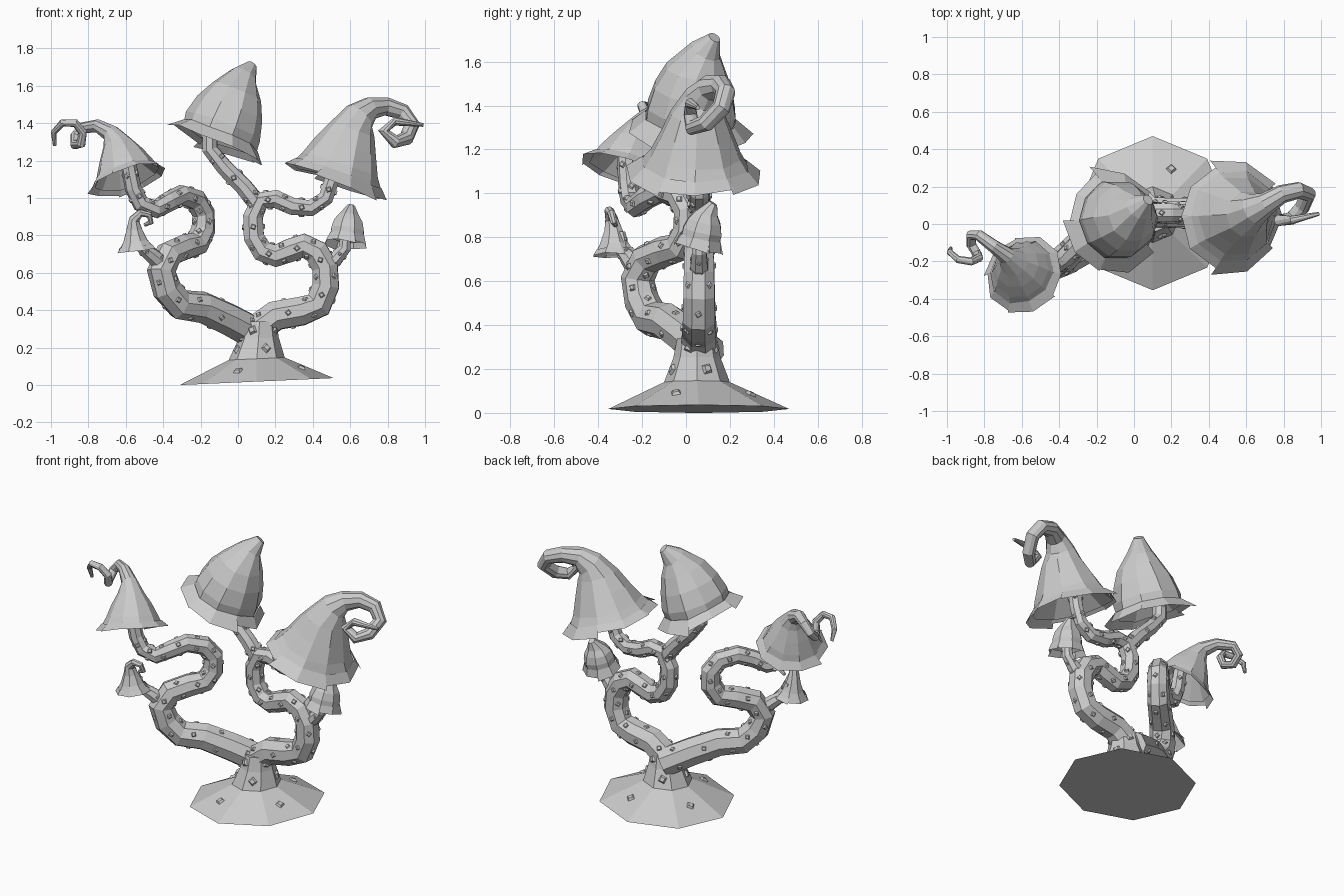
import bpy, bmesh, math, random
from mathutils import Vector

random.seed(4)
cube = bpy.data.objects.get("Cube")
if cube:
    bpy.data.objects.remove(cube, do_unlink=True)

grey = bpy.data.materials.new("stone grey")
grey.use_nodes = True
COLOUR = (0.6, 0.6, 0.6, 1)
grey.diffuse_color = COLOUR
grey.node_tree.nodes["Principled BSDF"].inputs["Base Color"].default_value = COLOUR


def finish(name, bm):
    mesh = bpy.data.meshes.new(name)
    bm.to_mesh(mesh)
    bm.free()
    mesh.materials.append(grey)
    obj = bpy.data.objects.new(name, mesh)
    bpy.context.collection.objects.link(obj)


def ring_points(centre, radius, normal, ref, sides, jitter=0):
    """Corners of a polygon facing along normal; ref keeps rings from twisting."""
    n = normal.normalized()
    u = (ref - n * ref.dot(n)).normalized()
    v = n.cross(u)
    pts = []
    for k in range(sides):
        a = math.tau * (k + 0.5) / sides
        r = radius * (1 + random.uniform(-jitter, jitter))
        lift = n * radius * random.uniform(-jitter, jitter)
        pts.append(centre + (u * math.cos(a) + v * math.sin(a)) * r + lift)
    return pts, u


def loft(bm, rings, sides, ref):
    """Skin rings of (centre, radius, normal, jitter) and cap both ends."""
    rows = []
    for centre, radius, normal, jitter in rings:
        pts, ref = ring_points(centre, radius, normal, ref, sides, jitter)
        rows.append([bm.verts.new(p) for p in pts])
    for a, b in zip(rows, rows[1:]):
        for k in range(sides):
            j = (k + 1) % sides
            bm.faces.new((a[k], a[j], b[j], b[k]))
    bm.faces.new(rows[0][::-1])
    bm.faces.new(rows[-1])
    bmesh.ops.recalc_face_normals(bm, faces=bm.faces)
    return rows


def along(points, radii):
    """Rings square to a path."""
    out = []
    for i, p in enumerate(points):
        d = points[min(i + 1, len(points) - 1)] - points[max(i - 1, 0)]
        out.append((p, radii[i], d, 0))
    return out


def stud(bm, centre, normal, size):
    """Small raised square wart."""
    spin = Vector((random.uniform(-1, 1), random.uniform(-1, 1), 0.3))
    low, u = ring_points(centre - normal * 0.004, size, normal, spin, 4)
    high, u = ring_points(centre + normal * size * 0.4, size * 0.55, normal, u, 4)
    a = [bm.verts.new(p) for p in low]
    b = [bm.verts.new(p) for p in high]
    for k in range(4):
        j = (k + 1) % 4
        bm.faces.new((a[k], a[j], b[j], b[k]))
    bm.faces.new(b)


def scatter_studs(bm, rows, size, step):
    sides = len(rows[0])
    spots = []
    for i in range(len(rows) - 1):
        for k in range(i % step, sides, step):
            j = (k + 1) % sides
            q = [rows[i][k].co, rows[i][j].co, rows[i + 1][j].co, rows[i + 1][k].co]
            n = (q[2] - q[0]).cross(q[3] - q[1]).normalized()
            spots.append((sum(q, Vector()) / 4, n))
    for mid, n in spots:
        stud(bm, mid, n, size)


def branch(name, points, start, end, size=0.021):
    pts = [Vector(p) for p in points]
    last = len(pts) - 1
    radii = [start + (end - start) * i / last for i in range(last + 1)]
    bm = bmesh.new()
    rows = loft(bm, along(pts, radii), 8, Vector((0.1, 1, 0)))
    scatter_studs(bm, rows, size, 2)
    finish(name, bm)


def cap(name, base, axis, profile, curl, curl_radii, sides=10, petal=0.2, droop=0.1):
    """Ragged bell with a hollow underside, petals round the rim and a curled tip."""
    base, axis = Vector(base), Vector(axis).normalized()
    rim = profile[0][1]
    rings = [(base + axis * rim * 0.75, rim * 0.3, axis, 0)]
    for i, (h, r) in enumerate(profile):
        rings.append((base + axis * h, r, axis, 0.06 if i == 0 else 0.02))
    tip = [Vector(p) for p in curl]
    rings += along([rings[-1][0]] + tip, [0] + list(curl_radii))[1:]
    bm = bmesh.new()
    rows = loft(bm, rings, sides, Vector((0, 1, 0)))
    # Overlapping petals of two panels each, flaring past the rim
    low, high = rows[1], rows[2]
    for k in range(0, sides, 2):
        ids = [k, (k + 1) % sides, (k + 2) % sides]
        grow = random.uniform(0.5, 1.3)
        top, bottom = [], []
        for n, i in enumerate(ids):
            out = (low[i].co - base).normalized()
            side = (low[ids[2]].co - low[ids[0]].co) * (n - 1) * 0.04
            length = grow * random.uniform(0.7, 1.2)
            top.append(bm.verts.new(low[i].co.lerp(high[i].co, 0.4) + out * 0.005))
            bottom.append(bm.verts.new(
                low[i].co + side + (out * petal - axis * droop) * rim * length))
        for n in range(2):
            bm.faces.new((top[n], top[n + 1], bottom[n + 1], bottom[n]))
    finish(name, bm)


# Spreading foot and trunk
bm = bmesh.new()
tilt = Vector((-0.045, 0, 1))
foot = [((0.1, 0.058, 0.018), 0.412, tilt, 0), ((0.1, 0.05, 0.14), 0.15, tilt, 0),
        ((0.11, 0.05, 0.25), 0.108, tilt, 0), ((0.115, 0.05, 0.34), 0.09, tilt, 0)]
foot = [(Vector(c), r, n, j) for c, r, n, j in foot]
turn = math.radians(22.5)
rows = loft(bm, foot, 8, Vector((math.cos(turn), math.sin(turn), 0)))
scatter_studs(bm, rows, 0.032, 2)
finish("trunk", bm)


# Left and right here follow the model's own sides
def leaning(path, slope=0.62):
    return [(x, -0.22 + slope * (x + 0.41), z) for x, z in path]


def upright(path):
    return [(x, 0.06, z) for x, z in path]


branch("right_branch", leaning([
    (0.1, 0.27), (-0.05, 0.35), (-0.19, 0.415), (-0.31, 0.43), (-0.38, 0.51), (-0.41, 0.61)])
    + leaning([(-0.37, 0.7), (-0.29, 0.735), (-0.22, 0.755), (-0.185, 0.83), (-0.185, 0.92),
               (-0.225, 0.99), (-0.3, 1.015), (-0.37, 0.98)], 1.0)
    + leaning([(-0.44, 0.94), (-0.52, 0.97), (-0.56, 1.05), (-0.59, 1.2)], 0.3), 0.092, 0.042)
branch("right_twig", leaning([(-0.4, 0.64), (-0.47, 0.7), (-0.52, 0.74), (-0.54, 0.82)]),
       0.05, 0.025, 0.014)
branch("left_branch", upright([
    (0.08, 0.28), (0.2, 0.37), (0.34, 0.395), (0.43, 0.43), (0.47, 0.53), (0.465, 0.63),
    (0.42, 0.71), (0.35, 0.745), (0.28, 0.72), (0.2, 0.69), (0.13, 0.715), (0.085, 0.79),
    (0.08, 0.9), (0.12, 0.985), (0.2, 0.995), (0.29, 0.955), (0.39, 0.945), (0.47, 1.0),
    (0.5, 1.09), (0.52, 1.22)]), 0.087, 0.04)
branch("left_twig", upright([(0.44, 0.63), (0.52, 0.67), (0.57, 0.73), (0.58, 0.84)]),
       0.05, 0.028, 0.014)
branch("middle_branch", upright([
    (0.11, 0.96), (0.03, 1.06), (-0.07, 1.16), (-0.15, 1.26), (-0.15, 1.42)]), 0.052, 0.042)

# Mushroom caps
cap("middle_cap", (-0.11, 0.015, 1.31), (0.4, 0.12, 1),
    [(0, 0.21), (0.08, 0.21), (0.18, 0.185), (0.28, 0.14)],
    [(0.03, 0.09, 1.65), (0.075, 0.13, 1.71)], [0.075, 0.03], petal=0.32, droop=0.14)
cap("left_cap", (0.52, 0.04, 1.1), (0.34, 0.04, 1),
    [(0, 0.26), (0.08, 0.215), (0.18, 0.17), (0.28, 0.125)],
    [(0.65, 0.08, 1.435), (0.71, 0.11, 1.48), (0.79, 0.16, 1.49), (0.88, 0.18, 1.46),
     (0.93, 0.16, 1.39), (0.9, 0.09, 1.32), (0.84, 0.03, 1.3), (0.78, 0.02, 1.36),
     (0.84, 0.02, 1.41), (0.99, 0.055, 1.39)],
    [0.088, 0.062, 0.05, 0.045, 0.043, 0.04, 0.036, 0.031, 0.024, 0.01],
    petal=0.18, droop=0.12)
cap("right_cap", (-0.59, -0.265, 1.11), (-0.3, 0.34, 1),
    [(0, 0.183), (0.06, 0.155), (0.13, 0.12), (0.2, 0.08)],
    [(-0.68, -0.17, 1.345), (-0.75, -0.12, 1.385), (-0.83, -0.06, 1.375),
     (-0.87, -0.06, 1.33), (-0.87, -0.11, 1.285), (-0.84, -0.16, 1.29),
     (-0.83, -0.18, 1.35), (-0.87, -0.2, 1.4), (-0.94, -0.19, 1.4),
     (-0.985, -0.15, 1.35), (-0.98, -0.13, 1.28)],
    [0.048, 0.036, 0.03, 0.028, 0.027, 0.026, 0.024, 0.022, 0.02, 0.017, 0.01],
    petal=0.2, droop=0.1)
cap("small_left_cap", (0.58, 0.065, 0.785), (0.12, 0.22, 1),
    [(0, 0.095), (0.045, 0.095), (0.09, 0.082), (0.125, 0.058)], [(0.605, 0.125, 0.955)],
    [0.022], sides=8, petal=0.22, droop=0.3)
cap("small_right_cap", (-0.545, -0.325, 0.73), (-0.1, -0.05, 1),
    [(0, 0.095), (0.04, 0.07), (0.1, 0.045)],
    [(-0.555, -0.34, 0.885), (-0.52, -0.35, 0.92), (-0.475, -0.34, 0.91),
     (-0.465, -0.33, 0.87), (-0.5, -0.32, 0.855)],
    [0.03, 0.022, 0.019, 0.016, 0.01], sides=8, petal=0.18, droop=0.15)
